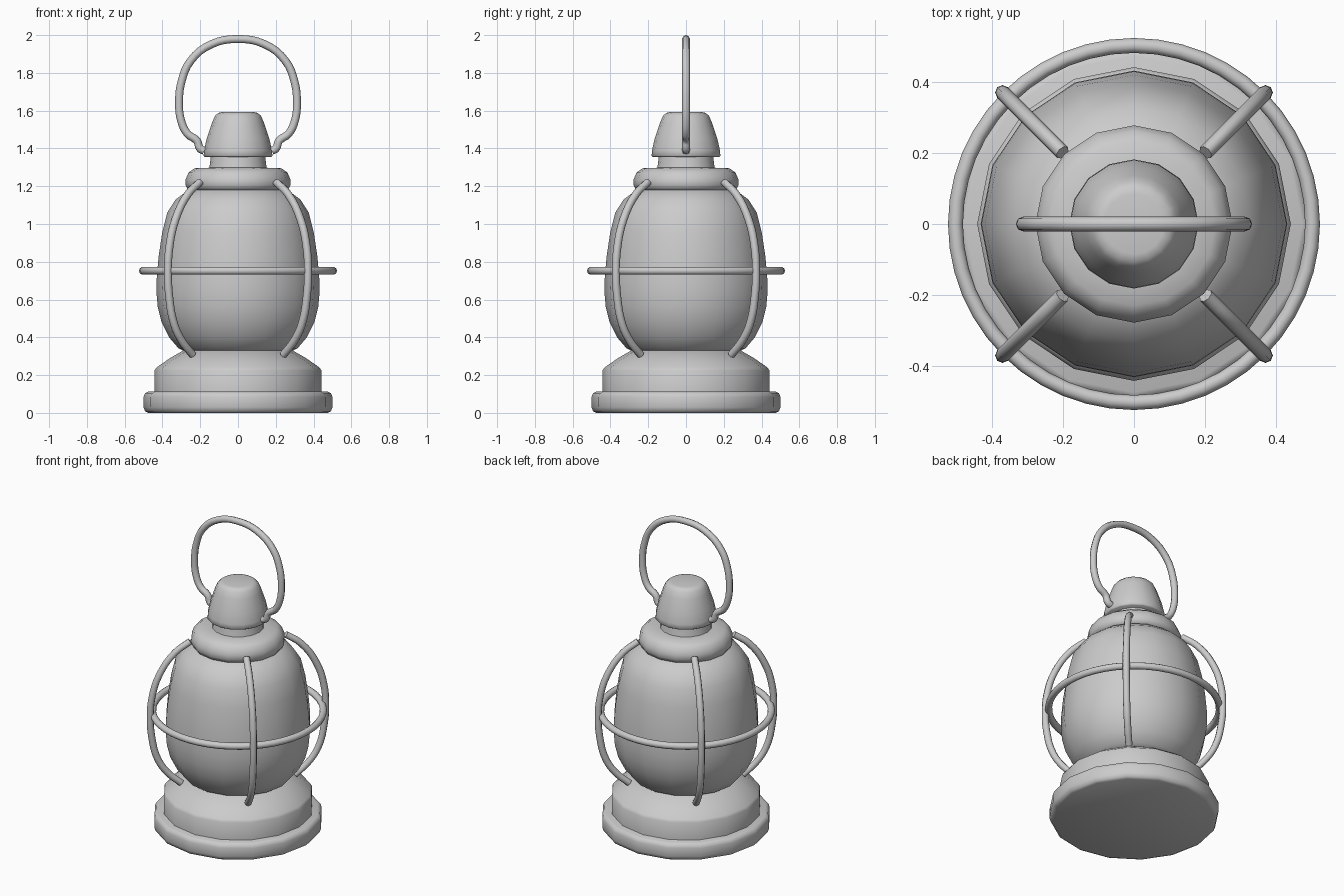
import bpy, bmesh, math
from math import cos, sin, pi

cube = bpy.data.objects.get("Cube")
if cube:
    bpy.data.objects.remove(cube, do_unlink=True)

metal = bpy.data.materials.new("light_grey")
metal.use_nodes = True
grey = (0.6, 0.6, 0.6, 1)
metal.diffuse_color = grey
metal.node_tree.nodes["Principled BSDF"].inputs["Base Color"].default_value = grey


def finish(obj, angle=50):
    obj.data.materials.append(metal)
    bpy.ops.object.select_all(action='DESELECT')
    obj.select_set(True)
    bpy.context.view_layer.objects.active = obj
    bpy.ops.object.shade_smooth_by_angle(angle=math.radians(angle))
    return obj


def lathe(name, profile, sides=16):
    """Closed solid of revolution from (radius, height) points, bottom to top."""
    bm = bmesh.new()
    rings = [[bm.verts.new((r * cos(2 * pi * i / sides), r * sin(2 * pi * i / sides), z))
              for i in range(sides)] for r, z in profile]
    for low, high in zip(rings, rings[1:]):
        for i in range(sides):
            j = (i + 1) % sides
            bm.faces.new((low[i], low[j], high[j], high[i]))
    bm.faces.new(rings[0][::-1])
    bm.faces.new(rings[-1])
    mesh = bpy.data.meshes.new(name)
    bm.to_mesh(mesh)
    bm.free()
    obj = bpy.data.objects.new(name, mesh)
    bpy.context.collection.objects.link(obj)
    return finish(obj)


def wire(name, points, radius=0.021):
    """Round rod swept along a smooth path, converted to a mesh."""
    curve = bpy.data.curves.new(name, 'CURVE')
    curve.dimensions = '3D'
    curve.bevel_depth = radius
    curve.bevel_resolution = 2
    curve.resolution_u = 4
    curve.use_fill_caps = True
    spline = curve.splines.new('BEZIER')
    spline.bezier_points.add(len(points) - 1)
    for bp, p in zip(spline.bezier_points, points):
        bp.co = p
        bp.handle_left_type = bp.handle_right_type = 'AUTO'
    obj = bpy.data.objects.new(name, curve)
    bpy.context.collection.objects.link(obj)
    bpy.ops.object.select_all(action='DESELECT')
    obj.select_set(True)
    bpy.context.view_layer.objects.active = obj
    bpy.ops.object.convert(target='MESH')
    return finish(bpy.context.object)


# Base and fuel tank
lathe("base_rim", [(0.475, 0), (0.492, 0.008), (0.5, 0.03), (0.5, 0.085),
                   (0.492, 0.104), (0.475, 0.112)])
lathe("fuel_tank", [(0.442, 0.1), (0.442, 0.225), (0.432, 0.24), (0.36, 0.29), (0.27, 0.342)])

# Glass globe
lathe("globe", [(0.27, 0.32), (0.315, 0.342), (0.365, 0.4), (0.405, 0.48), (0.425, 0.56),
                (0.432, 0.64), (0.43, 0.72), (0.42, 0.83), (0.402, 0.95), (0.375, 1.06),
                (0.33, 1.13), (0.25, 1.19)])

# Collar, neck and chimney cap
lathe("collar", [(0.25, 1.178), (0.265, 1.182), (0.278, 1.205), (0.278, 1.235),
                 (0.262, 1.272), (0.23, 1.295), (0.15, 1.298)])
lathe("neck", [(0.155, 1.285), (0.15, 1.31), (0.143, 1.365)])
lathe("chimney_cap", [(0.175, 1.355), (0.182, 1.362), (0.18, 1.39), (0.165, 1.455),
                      (0.138, 1.535), (0.122, 1.572), (0.105, 1.588), (0.085, 1.592)])

# Guard ring around the globe
bpy.ops.mesh.primitive_torus_add(major_radius=0.503, minor_radius=0.021, major_segments=48,
                                 minor_segments=10, location=(0, 0, 0.752))
ring = bpy.context.object
ring.name = "guard_ring"
finish(ring)

# Four guard ribs on the diagonals
rib = [(0.285, 1.222), (0.375, 1.158), (0.47, 1.02), (0.515, 0.87), (0.524, 0.75),
       (0.517, 0.63), (0.478, 0.47), (0.415, 0.375), (0.34, 0.308)]
for side, sx in (("left", 1), ("right", -1)):
    for end, sy in (("front", -1), ("back", 1)):
        d = math.sqrt(0.5)
        wire(f"guard_rib_{end}_{side}", [(sx * r * d, sy * r * d, z) for r, z in rib])

# Carrying handle, mirrored about its top
half = [(0.178, 1.388), (0.2, 1.398), (0.217, 1.44), (0.268, 1.478), (0.302, 1.55),
        (0.312, 1.64), (0.3, 1.75), (0.25, 1.865), (0.14, 1.952)]
path = [(-x, 0, z) for x, z in half] + [(0, 0, 1.979)] + [(x, 0, z) for x, z in reversed(half)]
wire("carrying_handle", path)
